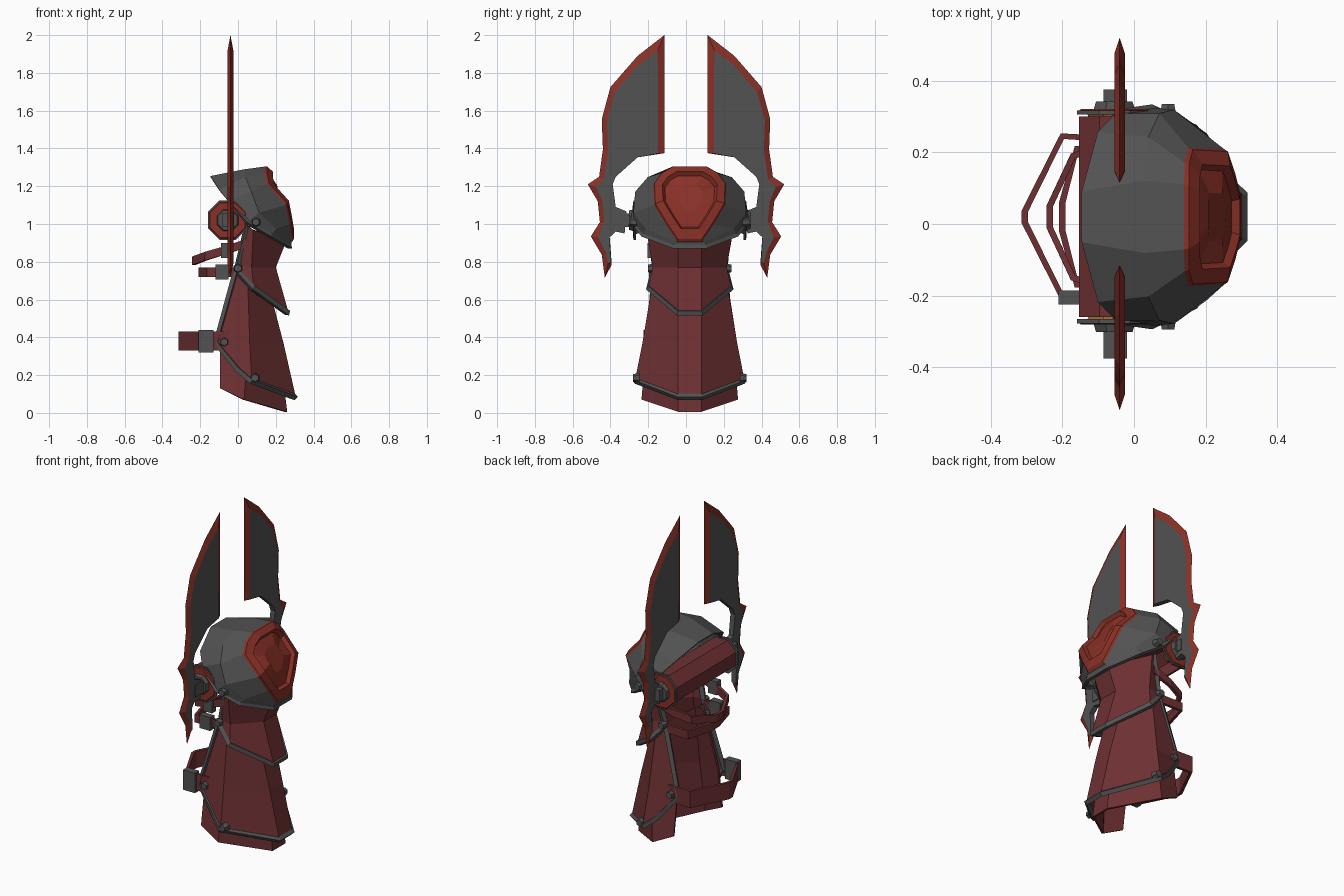
import bpy, bmesh, math
from mathutils import Vector

if "Cube" in bpy.data.objects:
    bpy.data.objects.remove(bpy.data.objects["Cube"])

CY = 0.02  # the armour body sits slightly off the blade centre line


def mat(name, r, g, b):
    m = bpy.data.materials.new(name)
    m.diffuse_color = (r, g, b, 1)
    m.use_nodes = True
    m.node_tree.nodes["Principled BSDF"].inputs["Base Color"].default_value = m.diffuse_color
    return m


GREY = mat("dark steel", 0.085, 0.085, 0.085)
RED = mat("bright red", 0.25, 0.03, 0.02)
MAROON = mat("maroon leather", 0.155, 0.03, 0.033)
TAN = mat("tan leather", 0.33, 0.13, 0.03)


def make(name, verts, faces, mats, idx=None, thick=0):
    me = bpy.data.meshes.new(name)
    me.from_pydata([tuple(v) for v in verts], [], faces)
    for m in mats:
        me.materials.append(m)
    if idx:
        for p, i in zip(me.polygons, idx):
            p.material_index = i
    bm = bmesh.new()
    bm.from_mesh(me)
    bmesh.ops.recalc_face_normals(bm, faces=bm.faces)
    bm.to_mesh(me)
    bm.free()
    ob = bpy.data.objects.new(name, me)
    bpy.context.collection.objects.link(ob)
    if thick:
        s = ob.modifiers.new("thickness", 'SOLIDIFY')
        s.thickness, s.offset = thick, 0
    return ob


def full(half):
    return [Vector((x, CY + y, z)) for x, y, z in half] + \
           [Vector((x, CY - y, z)) for x, y, z in reversed(half)]


def loft(name, rows, mats, closed=False, cap=False, rule=None, thick=0):
    n = len(rows[0])
    faces, idx = [], []
    for r in range(len(rows) - 1):
        for i in range(n if closed else n - 1):
            j = (i + 1) % n
            faces.append((r*n + i, r*n + j, (r+1)*n + j, (r+1)*n + i))
            idx.append(rule(r) if rule else 0)
    if cap:
        faces.append(tuple(range((len(rows)-1)*n, len(rows)*n)))
        idx.append(rule(len(rows)) if rule else 0)
    return make(name, [v for r in rows for v in r], faces, mats, idx, thick)


def trim(name, pts, r=0.018, closed=False, m=GREY):
    cu = bpy.data.curves.new(name, 'CURVE')
    cu.dimensions = '3D'
    cu.bevel_depth, cu.bevel_resolution, cu.use_fill_caps = r, 0, True
    sp = cu.splines.new('POLY')
    sp.points.add(len(pts) - 1)
    for p, v in zip(sp.points, pts):
        p.co = (*v, 1)
    sp.use_cyclic_u = closed
    cu.materials.append(m)
    ob = bpy.data.objects.new(name, cu)
    bpy.context.collection.objects.link(ob)
    bpy.ops.object.select_all(action='DESELECT')
    ob.select_set(True)
    bpy.context.view_layer.objects.active = ob
    bpy.ops.object.convert(target='MESH')
    for p in bpy.context.object.data.polygons:
        p.use_smooth = False


def prism_y(name, x, z, y0, y1, r0, r1, m, n=8, cap=True):
    rows = [[Vector((x + r*math.cos((k+.5)*2*math.pi/n), y, z + r*math.sin((k+.5)*2*math.pi/n)))
             for k in range(n)] for y, r in ((y0, r0), (y1, r1))]
    vs = rows[0] + rows[1]
    fs = [(i, (i+1) % n, n + (i+1) % n, n + i) for i in range(n)]
    if cap:
        fs += [tuple(range(n)), tuple(range(n, 2*n))]
    make(name, vs, fs, [m], None, 0 if cap else 0.006)


def box(name, x0, x1, y0, y1, z0, z1, m):
    vs = [(x, y, z) for x in (x0, x1) for y in (y0, y1) for z in (z0, z1)]
    make(name, vs, [(0, 1, 3, 2), (4, 5, 7, 6), (0, 1, 5, 4), (2, 3, 7, 6), (0, 2, 6, 4), (1, 3, 7, 5)], [m])


# Winged blades: (outer y, outer z, inset y, inset z); red bevel where inset differs
blade = [(.115, 2.0, .15, 1.92), (.256, 1.89, .255, 1.84), (.40, 1.725, .375, 1.70),
         (.446, 1.555, .418, 1.55), (.44, 1.395, .412, 1.39), (.46, 1.25, .435, 1.235),
         (.52, 1.21, .475, 1.195), (.467, 1.12, .443, 1.12), (.456, 1.01, .432, 1.01),
         (.504, .934, .465, .93), (.446, .838, .425, .85), (.43, .716, .412, .79),
         (.393, .785, .397, .80), (.404, .93, .404, .93), (.372, .96, .372, .96),
         (.325, .95, .325, .95), (.314, 1.066, .314, 1.066), (.372, 1.09, .372, 1.09),
         (.388, 1.21, .388, 1.21), (.372, 1.25, .372, 1.25), (.256, 1.353, .256, 1.353),
         (.115, 1.375, .147, 1.374)]
n = len(blade)
for side, s in (("back", 1), ("front", -1)):
    vs = [(-.04 + t, s*b[2], b[3]) for t in (.015, -.015) for b in blade]
    vs += [(-.04, s*b[0], b[1]) for b in blade]
    fs, ids = [tuple(range(n)), tuple(range(n, 2*n))], [0, 0]
    for i in range(n):
        j = (i + 1) % n
        red = all(abs(blade[k][0]-blade[k][2]) + abs(blade[k][1]-blade[k][3]) > .001 for k in (i, j))
        for o in (0, n):
            fs.append((o+i, o+j, 2*n+j, 2*n+i))
            ids.append(int(red))
    make(side + "_blade", vs, fs, [GREY, RED], ids)

# Shoulder dome with raised red plate
rim = full([(-.145, .07, 1.25), (-.1, .235, 1.18), (-.05, .285, 1.12), (.05, .30, 1.01),
            (.17, .245, .94), (.275, .085, .88)])
mid = full([(.03, .10, 1.285), (.04, .22, 1.245), (.07, .285, 1.17), (.11, .295, 1.06),
            (.2, .23, .975), (.28, .075, .905)])
plate = full([(.14, .09, 1.30), (.14, .15, 1.265), (.15, .19, 1.21), (.25, .185, 1.1),
              (.27, .125, 1.0), (.285, .065, .91)])
centre = sum(plate, Vector()) / len(plate)
out = Vector((.85, 0, .5))
rows = [rim, mid, plate] + [[centre + (p - centre)*k + out*d for p in plate]
                            for k, d in ((.97, .012), (.77, .03), (.70, .01), (.35, .025))]
loft("shoulder_dome", rows, [GREY, RED], True, True, lambda r: int(r >= 2), .008)
trim("dome_rim", rim[2:10], .014)

# Sleeve guards: open C-shaped layers, half rows run edge, corner, outer facet
up = [full(r) for r in ([(.05, .205, .99), (.08, .225, .97), (.25, .06, .91)],
                        [(0, .185, .78), (.07, .19, .77), (.195, .06, .77)],
                        [(-.005, .19, .75), (.08, .215, .66), (.262, .06, .53)])]
loft("upper_sleeve", up, [MAROON], thick=.012)
low = [full(r) for r in ([(-.01, .185, .75), (.05, .19, .70), (.18, .06, .58)],
                         [(-.115, .215, .37), (.06, .245, .37), (.235, .06, .37)],
                         [(.0, .25, .23), (.07, .285, .17), (.30, .06, .085)])]
loft("lower_sleeve", low, [MAROON], thick=.012)
under = [full(r) for r in ([(-.02, .165, .72), (.04, .17, .72), (.16, .055, .65)],
                           [(-.095, .195, .37), (.05, .225, .37), (.21, .055, .37)],
                           [(-.095, .23, .13), (.03, .25, .07), (.255, .06, .005)])]
loft("under_sleeve", under, [MAROON], thick=.012)

# Steel edging on the sleeves
trim("upper_edging", [up[0][0], up[1][0]] + up[2] + [up[1][-1], up[0][-1]])
trim("lower_edging", [low[0][0], low[1][0]] + low[2] + [low[1][-1], low[0][-1]])

# Hex rivets, shoulder discs and blade mounts on both sides
for side, s in (("back", 1), ("front", -1)):
    for k, (x, y, z) in enumerate([(0, .195, .765), (-.073, .22, .375), (.09, .275, .185), (.095, .29, 1.01)]):
        prism_y(f"{side}_rivet_{k}", x, z, CY + s*(y - .01), CY + s*(y + .025), .027, .02, GREY, 6)
    X, Z, Y = -.055, 1.02, lambda v: CY + s*v
    prism_y(side + "_cone", X, Z, Y(.21), Y(.29), .04, .08, TAN, 8, False)
    prism_y(side + "_flange", X, Z, Y(.285), Y(.297), .113, .113, GREY)
    prism_y(side + "_flange_face", X, Z, Y(.297), Y(.301), .105, .10, RED)
    prism_y(side + "_hub", X, Z, Y(.30), Y(.322), .062, .055, GREY)
    ya, yb = sorted((Y(.315), s*.375))
    box(side + "_blade_mount", -.085, -.02, ya, yb, .985, 1.055, GREY)

# Leather shoulder bar between the discs: upper part of an octagonal tube
arc = [(-.055 + .1*math.cos(a), 1.02 + .1*math.sin(a)) for a in (math.radians(22.5 + 45*k) for k in range(5))]
loft("shoulder_bar", [[Vector((x, y, z)) for x, z in arc] for y in (CY - .28, CY + .28)], [MAROON], thick=.012)


# Straps looping behind the open side
def strap(name, half, h):
    p = full(half)
    loft(name, [[v + Vector((0, 0, d)) for v in p] for d in (-h/2, h/2)], [MAROON], thick=.018)


strap("lower_strap", [(-.03, .215, .38), (-.2, .225, .38), (-.305, .015, .38)], .10)
strap("middle_strap", [(.0, .185, .745), (-.16, .19, .745), (-.20, .04, .745)], .05)
strap("upper_strap", [(.05, .2, .90), (-.07, .2, .86), (-.17, .17, .83), (-.235, .03, .805)], .045)

# Buckles on the front side
box("lower_buckle", -.21, -.13, -.225, -.185, .32, .44, GREY)
box("middle_buckle", -.12, -.05, -.195, -.155, .705, .785, GREY)
box("upper_buckle", -.09, -.03, -.205, -.165, .82, .90, GREY)
